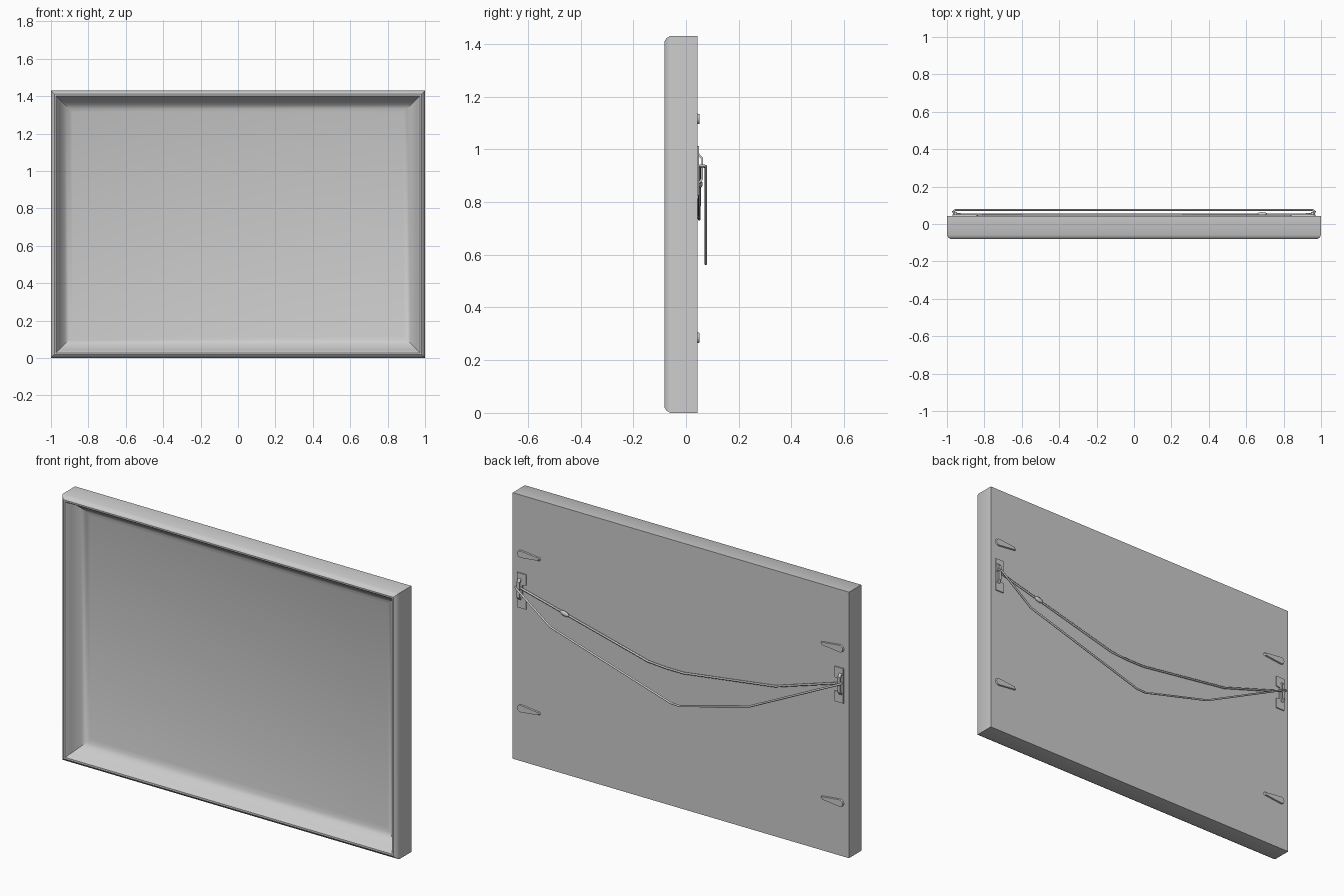
import bpy
import bmesh
import math
from mathutils import Vector

cube = bpy.data.objects.get("Cube")
if cube:
    bpy.data.objects.remove(cube, do_unlink=True)

W, H = 1.0, 1.43          # half width, height
BACK = 0.044              # plane of the back board

grey = bpy.data.materials.new("plain_grey")
grey.use_nodes = True
colour = (0.6, 0.6, 0.6, 1)
grey.diffuse_color = colour
grey.node_tree.nodes["Principled BSDF"].inputs["Base Color"].default_value = colour


def finish(name, bm, smooth=None):
    bmesh.ops.recalc_face_normals(bm, faces=bm.faces)
    mesh = bpy.data.meshes.new(name)
    bm.to_mesh(mesh)
    bm.free()
    mesh.materials.append(grey)
    obj = bpy.data.objects.new(name, mesh)
    bpy.context.collection.objects.link(obj)
    if smooth:
        bpy.ops.object.select_all(action='DESELECT')
        obj.select_set(True)
        bpy.context.view_layer.objects.active = obj
        bpy.ops.object.shade_smooth_by_angle(angle=math.radians(smooth))
    return obj


def plate(name, outline, y0, y1, taper=1.0, smooth=None):
    """Extrude an x-z outline from y0 to y1, shrinking the outer face by taper."""
    bm = bmesh.new()
    cx = sum(p[0] for p in outline) / len(outline)
    cz = sum(p[1] for p in outline) / len(outline)
    low = [bm.verts.new((x, y0, z)) for x, z in outline]
    top = [bm.verts.new((cx + (x - cx) * taper, y1, cz + (z - cz) * taper))
           for x, z in outline]
    bm.faces.new(low)
    bm.faces.new(top)
    for i in range(len(outline)):
        j = (i + 1) % len(outline)
        bm.faces.new((low[i], low[j], top[j], top[i]))
    return finish(name, bm, smooth)


# Moulding: (inset, depth) profile swept round the rectangle with mitred corners
profile = [(0, BACK), (0, -0.06), (0.008, -0.073), (0.019, -0.081), (0.028, -0.08),
           (0.034, -0.072), (0.044, -0.05), (0.058, -0.028), (0.076, -0.01),
           (0.095, 0.003), (0.115, 0.01)]
bm = bmesh.new()
loops = []
for inset, y in profile:
    a = W - inset
    corners = [(-a, inset), (a, inset), (a, H - inset), (-a, H - inset)]
    loops.append([bm.verts.new((x, y, z)) for x, z in corners])
for p, q in zip(loops, loops[1:]):
    for i in range(4):
        j = (i + 1) % 4
        bm.faces.new((p[i], p[j], q[j], q[i]))
bm.faces.new(loops[0])       # back board
bm.faces.new(loops[-1])      # recessed picture panel
finish("frame", bm, 40)

for side, s in (("left", 1), ("right", -1)):
    # Teardrop turn clips
    for level, z in (("upper", 1.115), ("lower", 0.285)):
        r, cx, n = 0.02, 0.95, 12
        outline = [(s * (cx + r * math.cos(t)), z + r * math.sin(t))
                   for t in (math.radians(-100 + 200 * k / n) for k in range(n + 1))]
        outline += [(s * 0.838, z + 0.008), (s * 0.833, z), (s * 0.838, z - 0.008)]
        plate(f"{side}_{level}_clip", outline, BACK, BACK + 0.008, 0.92, 30)

    # Hanger plate, notched on its inner edge
    outline = [(0.97, 0.825), (0.97, 1.012), (0.917, 1.012), (0.917, 0.955),
               (0.94, 0.95), (0.94, 0.885), (0.917, 0.88), (0.917, 0.825)]
    plate(f"{side}_hanger_plate", [(s * x, z) for x, z in outline], BACK, BACK + 0.006)

    # Raised strap that holds the wire
    bm = bmesh.new()
    strap = [(BACK, 0.99), (0.064, 0.968), (0.064, 0.885), (BACK, 0.862),
             (BACK, 0.872), (0.058, 0.89), (0.058, 0.962), (BACK, 0.98)]
    ends = [[bm.verts.new((s * x, y, z)) for y, z in strap] for x in (0.946, 0.962)]
    for ring in ends:
        bm.faces.new(ring)
    for i in range(len(strap)):
        j = (i + 1) % len(strap)
        bm.faces.new((ends[0][i], ends[0][j], ends[1][j], ends[1][i]))
    finish(f"{side}_wire_strap", bm)


def wire(name, points, radius):
    """Tube along an open path of points."""
    curve = bpy.data.curves.new(name, 'CURVE')
    curve.dimensions = '3D'
    curve.bevel_depth = radius
    curve.bevel_resolution = 1
    curve.use_fill_caps = True
    spline = curve.splines.new('POLY')
    spline.points.add(len(points) - 1)
    for point, co in zip(spline.points, points):
        point.co = (*co, 1)
    curve.materials.append(grey)
    obj = bpy.data.objects.new(name, curve)
    bpy.context.collection.objects.link(obj)


# Hanging wire: inner strand against the board, outer strand sagging lower
inner = [(0.93, 0.052, 0.93), (0.19, 0.05, 0.742), (0.08, 0.05, 0.735),
         (-0.02, 0.05, 0.735), (-0.565, 0.05, 0.81), (-0.93, 0.052, 0.925)]
outer = [(0.93, 0.052, 0.93), (0.962, 0.054, 0.938), (0.968, 0.066, 0.938),
         (0.955, 0.0745, 0.935), (0.755, 0.0745, 0.785), (0.04, 0.0745, 0.568),
         (-0.015, 0.0745, 0.566), (-0.43, 0.0745, 0.675), (-0.955, 0.0745, 0.932),
         (-0.968, 0.066, 0.936), (-0.962, 0.054, 0.936), (-0.93, 0.052, 0.925)]
wire("inner_wire", inner, 0.0055)
wire("outer_wire", outer, 0.0055)

# Crimp sleeve on the inner strand
bm = bmesh.new()
bmesh.ops.create_uvsphere(bm, u_segments=12, v_segments=8, radius=1)
along = Vector(inner[0]) - Vector(inner[1])
for v in bm.verts:
    v.co = Vector((v.co.x * 0.013, v.co.y * 0.009, v.co.z * 0.028))
    v.co.rotate(Vector((0, 0, 1)).rotation_difference(along.normalized()))
    v.co += Vector((0.685, 0.054, 0.868))
finish("crimp_sleeve", bm, 60)
